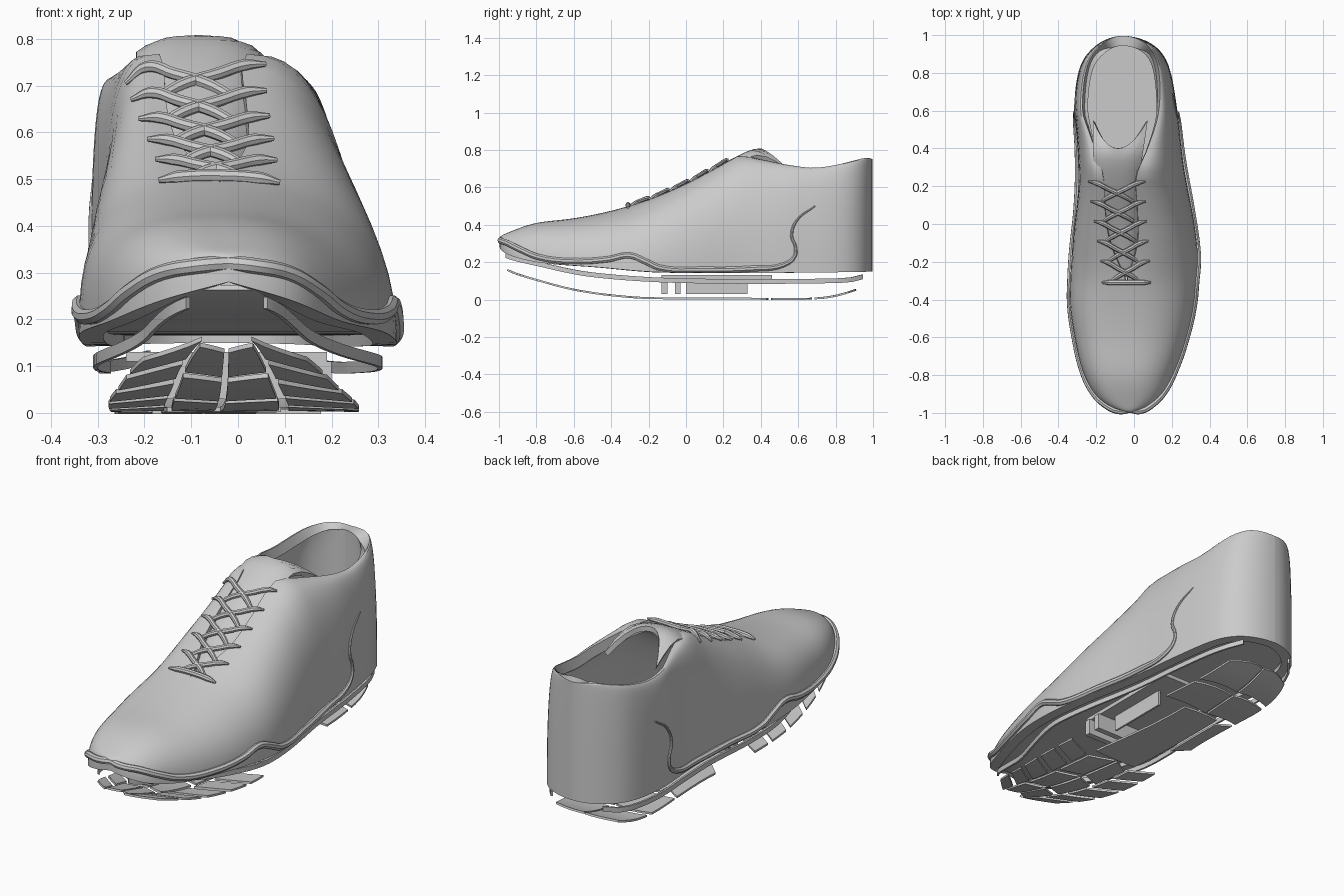
import bpy, bmesh
from math import acos, cos, sin, pi
from mathutils import Vector

if "Cube" in bpy.data.objects:
    bpy.data.objects.remove(bpy.data.objects["Cube"])

GREY = (0.6, 0.6, 0.6, 1)
grey = bpy.data.materials.new("plain grey")
grey.use_nodes = True
grey.diffuse_color = GREY
grey.node_tree.nodes["Principled BSDF"].inputs["Base Color"].default_value = GREY


def angle(y):
    return acos(max(-1, min(1, -y)))


def spline(*pairs):
    """Smooth function of y; ends are round because it runs over the angle."""
    keys = [(angle(y), v) for y, v in pairs]
    last = len(keys) - 1

    def slope(i):
        (a, v), (b, w) = keys[max(i - 1, 0)], keys[min(i + 1, last)]
        return (w - v) / (b - a)

    def value(y):
        a = min(max(angle(y), keys[0][0]), keys[-1][0])
        i = 0
        while i < last - 1 and a > keys[i + 1][0]:
            i += 1
        (p, v), (q, w) = keys[i], keys[i + 1]
        h = q - p
        t = (a - p) / h
        s = t * t * (3 - 2 * t)
        return (v + (w - v) * s + h * t * (1 - t) ** 2 * slope(i)
                - h * t * t * (1 - t) * slope(i + 1))
    return value


# Shape of the shoe along its length
centre = spline((-1, -.02), (-.3, -.04), (.2, -.09), (.6, -.07), (1, -.06))
outline = {
    -1: spline((-1, -.02), (-.95, -.17), (-.8, -.265), (-.6, -.315), (-.4, -.34),
               (-.1, -.325), (.2, -.295), (.4, -.3), (.65, -.315), (.85, -.28),
               (.95, -.2), (1, -.06)),
    1: spline((-1, -.02), (-.95, .12), (-.8, .21), (-.6, .28), (-.4, .325),
              (-.2, .34), (0, .32), (.3, .265), (.6, .23), (.85, .18),
              (.95, .105), (1, -.06))}
bottom = spline((-1, .28), (-.8, .2), (-.5, .175), (-.1, .145), (1, .15))
top = spline((-1, .33), (-.95, .36), (-.8, .41), (-.6, .435), (-.4, .475),
             (-.2, .535), (0, .62), (.2, .725), (.28, .768), (.4, .75),
             (.55, .72), (.7, .705), (.95, .755), (1, .75))
opening = spline((-.3, 0), (-.1, .2), (.1, .26), (.25, .28), (.4, .46), (.6, .67),
                 (.8, .76), (1, .84))
ROUND = {-1: 3, 1: 2.25}


def edge(side, y):
    k = max(0, opening(y)) if y > -.3 else 0
    if side < 0:
        k = min(k * 1.25, .83)
    return centre(y) + k * (outline[side](y) - centre(y))


def side_x(side, y, z):
    n, e = ROUND[side], edge(side, y)
    f = min(1, max(0, (z - bottom(y)) / (top(y) - bottom(y))))
    return e + (outline[side](y) - e) * (1 - f ** n) ** (1 / n)


def surface_z(x, y):
    side = 1 if x > centre(y) else -1
    n, e = ROUND[side], edge(side, y)
    f = min(1, max(0, (x - e) / (outline[side](y) - e)))
    return bottom(y) + (top(y) - bottom(y)) * (1 - f ** n) ** (1 / n)


def finish(obj):
    bpy.ops.object.select_all(action='DESELECT')
    obj.select_set(True)
    bpy.context.view_layer.objects.active = obj
    bpy.ops.object.convert(target='MESH')
    bpy.ops.object.shade_smooth_by_angle(angle=.6)


def sheet(name, patches, nu, nv, thick, offset=-1):
    """Thickened grids; each patch is (point function, flipped)."""
    bm = bmesh.new()
    for point, flipped in patches:
        rows = [[bm.verts.new(point(i / nu, j / nv)) for j in range(nv + 1)]
                for i in range(nu + 1)]
        for i in range(nu):
            for j in range(nv):
                quad = [rows[i][j], rows[i + 1][j], rows[i + 1][j + 1], rows[i][j + 1]]
                bm.faces.new(quad[::-1] if flipped else quad)
    bmesh.ops.remove_doubles(bm, verts=bm.verts, dist=.0002)
    mesh = bpy.data.meshes.new(name)
    bm.to_mesh(mesh)
    bm.free()
    mesh.materials.append(grey)
    obj = bpy.data.objects.new(name, mesh)
    bpy.context.collection.objects.link(obj)
    mod = obj.modifiers.new("thickness", 'SOLIDIFY')
    mod.thickness, mod.offset = thick, offset
    finish(obj)


def tube(name, points, radius, taper):
    data = bpy.data.curves.new(name, 'CURVE')
    data.dimensions = '3D'
    data.bevel_depth, data.bevel_resolution = radius, 2
    data.resolution_u, data.use_fill_caps = 5, True
    line = data.splines.new('BEZIER')
    line.bezier_points.add(len(points) - 1)
    for b, p, r in zip(line.bezier_points, points, taper):
        b.co, b.radius = p, r
        b.handle_left_type = b.handle_right_type = 'AUTO'
    data.materials.append(grey)
    obj = bpy.data.objects.new(name, data)
    bpy.context.collection.objects.link(obj)
    finish(obj)


# Upper: two padded half shells joined along the vamp and the heel
def shell(side):
    def point(s, t):
        y = -cos(pi * s)
        e, n = edge(side, y), ROUND[side]
        c, h = max(0, cos(t * pi / 2)), sin(t * pi / 2)
        return (e + (outline[side](y) - e) * c ** (2 / n), y * .996,
                bottom(y) + (top(y) - bottom(y)) * h ** (2 / n))
    return point


sheet("upper", [(shell(-1), True), (shell(1), False)], 56, 14, .052)


# Insole closing the shell from below
def insole(u, s):
    y = -.95 * cos(pi * s)
    left, right = outline[-1](y), outline[1](y)
    return (left + (right - left) * (.08 + .84 * u), y, bottom(y) + .035)


sheet("insole", [(insole, False)], 8, 40, .012)

# Tongue with a hollowed back edge
ridge = spline((-.28, .48), (0, .61), (.25, .755), (.38, .808), (.45, .79), (.55, .73))


def tongue(s, t):
    u = 2 * s - 1
    y = -.28 + .68 * t + .15 * u * u * t ** 4
    return (centre(y) + u * (.06 + .085 * t), y, ridge(y) - .035 * abs(u) ** 2.5)


sheet("tongue", [(tongue, False)], 12, 20, .025)

# Raised piping: round the toe, along the sole, then up the quarter
PIPE = [(-.99, .315), (-.95, .3), (-.88, .265), (-.78, .225), (-.6, .205), (-.42, .215),
        (-.3, .235), (-.22, .205), (-.14, .17), (.1, .16), (.35, .165), (.52, .185),
        (.58, .23), (.585, .28), (.565, .34), (.59, .42), (.69, .5)]
for side, label in ((-1, "right"), (1, "left")):
    path = [(centre(-1), -.983, .32)]
    path += [(side_x(side, y, z), y, z) for y, z in PIPE]
    tube(label + "_piping", path, .017, [1] * 12 + [.8, .6, .5, .5, .4, .2])

# Crossed laces lying on the throat
for row in range(5):
    y = .21 - row * .105
    for side, label in ((-1, "right"), (1, "left")):
        reach = .15 - row * .005
        path = []
        for along, back, lift in ((1, .015, .012), (.7, .005, .01), (.3, -.025, .008),
                                  (-.2, -.06, .004), (-.55, -.09, -.008)):
            x, v = centre(y) + side * reach * along, y + back
            path.append((x, v, surface_z(x, v) + lift))
        tube(f"{label}_lace_{row + 1}", path, .013, [.4, 1, 1, 1, .8])
bar = [centre(-.3) + d for d in (-.13, -.09, 0, .09, .13)]
tube("bottom_lace", [(x, -.31, surface_z(x, -.31) + .008) for x in bar], .014,
     [.4, 1, 1, 1, .4])

# Midsole ribbons along both edges, drawn in under the toe
ribbon_z = spline((-.97, .225), (-.8, .18), (-.5, .12), (0, .088), (.85, .09), (.95, .11))
ribbon_inset = spline((-.97, .7), (-.72, .64), (-.5, .78), (-.2, .92), (.95, .92))


def ribbon(side):
    def point(s, t):
        y = -.965 + 1.91 * s ** 1.2
        x = centre(y) + ribbon_inset(y) * (outline[side](y) - centre(y))
        return (x, y, ribbon_z(y) + .025 * t)
    return point


sheet("midsole_ribbons", [(ribbon(-1), True), (ribbon(1), False)], 40, 1, .01)


# Shank: a flat bridge, two tray walls and two ribs under the arch
def slab(name, x, y, z):
    lo, hi = Vector((x[0], y[0], z[0])), Vector((x[1], y[1], z[1]))
    bpy.ops.mesh.primitive_cube_add(size=1, location=(lo + hi) / 2)
    obj = bpy.context.object
    obj.name, obj.scale = name, hi - lo
    obj.data.materials.append(grey)


slab("shank_bridge", (-.24, .19), (-.13, .46), (.11, .13))
for x in (-.16, .11):
    slab("tray_wall", (x, x + .01), (0, .33), (.03, .11))
for y in (-.13, -.06):
    slab("shank_rib", (-.2, .2), (y, y + .03), (.03, .11))

# Outsole: thin separate tread plates curling up at toe and heel
tread_z = spline((-.96, .155), (-.8, .1), (-.6, .048), (-.4, .018), (-.2, .003),
                 (.2, .001), (.72, .003), (.93, .055))


def tread(y0, y1, u0, u1, slant=0):
    def point(s, t):
        u = u0 + (u1 - u0) * s
        y = y0 + (y1 - y0) * t + slant * (s - .5)
        y -= .09 * y * u * u
        side = 1 if u > 0 else -1
        x = centre(y) + abs(u) * .79 * (outline[side](y) - centre(y))
        return (x, y, tread_z(y))
    return point


# Forefoot fan, arch panel, arch wing and heel plates
plates = [tread(-.18, .44, -.46, .46), tread(.1, .44, -1, -.58, -.08)]
for y0, y1 in ((-.95, -.84), (-.8, -.69), (-.65, -.52), (-.48, -.36), (-.32, -.21)):
    plates += [tread(y0, y1, -1, -.5, -.06), tread(y0, y1, .5, 1, .06)]
for y0, y1 in ((-.92, -.74), (-.7, -.48), (-.44, -.22)):
    plates += [tread(y0, y1, -.43, -.03, .05), tread(y0, y1, .03, .43, -.05)]
for y0, y1 in ((.48, .69), (.73, .93)):
    plates += [tread(y0, y1, -1, -.03, -.05), tread(y0, y1, .03, 1, .05)]
sheet("outsole_treads", [(p, False) for p in plates], 4, 5, .01, 1)
